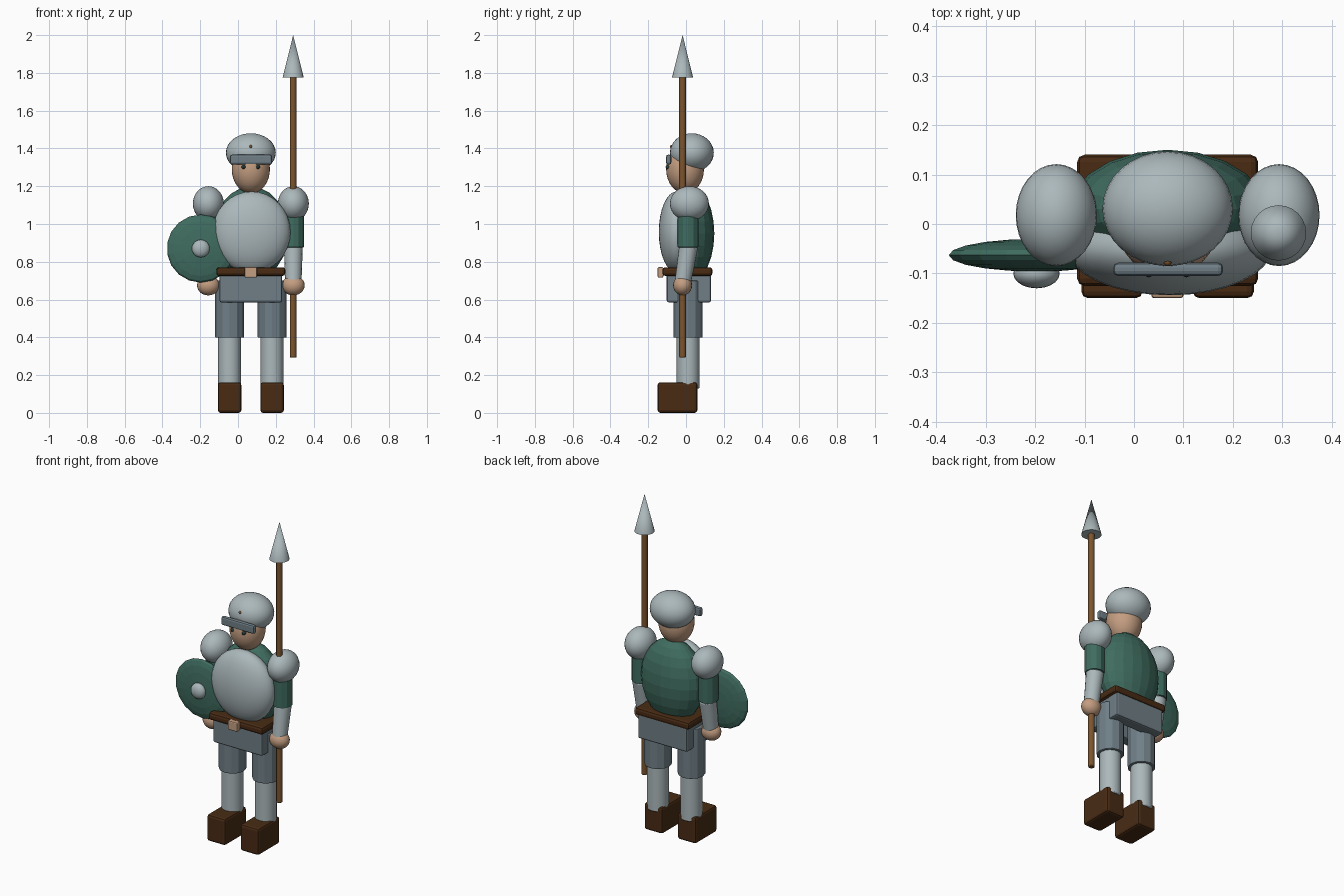
import bpy
import math
from mathutils import Vector

if "Cube" in bpy.data.objects:
    bpy.data.objects.remove(bpy.data.objects["Cube"])

CX = 0.068  # body centre line


def mat(name, rgb):
    m = bpy.data.materials.new(name)
    m.diffuse_color = (*rgb, 1)
    m.use_nodes = True
    m.node_tree.nodes["Principled BSDF"].inputs["Base Color"].default_value = m.diffuse_color
    return m


STEEL = mat("light steel", (0.41, 0.48, 0.50))
PLATE = mat("blue grey", (0.16, 0.21, 0.24))
GREEN = mat("green cloth", (0.05, 0.15, 0.115))
BROWN = mat("dark leather", (0.065, 0.024, 0.007))
WOOD = mat("wood", (0.20, 0.09, 0.028))
SKIN = mat("skin", (0.55, 0.34, 0.22))
DARK = mat("eye green", (0.02, 0.05, 0.045))


def finish(name, material, smooth):
    o = bpy.context.object
    o.name = name
    o.data.materials.append(material)
    bpy.ops.object.transform_apply(location=False, rotation=True, scale=True)
    if smooth:
        bpy.ops.object.shade_smooth_by_angle(angle=math.radians(40))
    return o


def ball(name, loc, radii, material, segs=32, rings=16, smooth=True, rot=(0, 0, 0)):
    bpy.ops.mesh.primitive_uv_sphere_add(segments=segs, ring_count=rings, radius=1,
                                         location=loc, rotation=rot)
    bpy.context.object.scale = radii
    return finish(name, material, smooth)


def box(name, lo, hi, material, bevel=0.01):
    lo, hi = Vector(lo), Vector(hi)
    bpy.ops.mesh.primitive_cube_add(size=1, location=(lo + hi) / 2)
    bpy.context.object.scale = hi - lo
    o = finish(name, material, False)
    b = o.modifiers.new("bevel", 'BEVEL')
    b.width = bevel
    b.segments = 2
    return o


def rod(name, a, b, r1, r2, material, sides=16, smooth=True, bevel=0.005):
    a, b = Vector(a), Vector(b)
    d = b - a
    bpy.ops.mesh.primitive_cone_add(vertices=sides, radius1=r1, radius2=r2, depth=d.length,
                                    location=(a + b) / 2,
                                    rotation=d.to_track_quat('Z', 'Y').to_euler())
    o = finish(name, material, smooth)
    if bevel:
        m = o.modifiers.new("bevel", 'BEVEL')
        m.width = bevel
        m.segments = 2
        m.limit_method = 'ANGLE'
        m.angle_limit = math.radians(50)
    return o


# legs and arms, one set per side
for side, s in (("right", -1), ("left", 1)):
    x = CX + s * 0.1125
    box(side + "_boot", (x - 0.062, -0.15, 0), (x + 0.062, 0.06, 0.162), BROWN, 0.014)
    rod(side + "_shin", (x, 0.011, 0.13), (x, 0.011, 0.42), 0.061, 0.061, STEEL, 16)
    rod(side + "_thigh", (x, 0.011, 0.398), (x, 0.011, 0.70), 0.077, 0.077, PLATE, 12, False)
    x = CX + s * 0.225
    ball(side + "_shoulder", (x, 0.018, 1.108), (0.082, 0.103, 0.092), STEEL)
    rod(side + "_sleeve", (x, 0.011, 0.876), (x, 0.011, 1.10), 0.056, 0.056, GREEN, 12, False)
    rod(side + "_forearm", (x, -0.017, 0.69), (x, 0.014, 0.882), 0.043, 0.050, STEEL)
    ball(side + "_hand", (x, -0.018, 0.675), (0.06, 0.05, 0.053), SKIN, 20, 12)
    # eyes
    ball(side + "_eye", (CX + s * 0.038, -0.092, 1.302), (0.011, 0.016, 0.012), DARK, 12, 8)

# hips: pelvis block with front and back skirt plates
box("pelvis", (-0.096, -0.09, 0.662), (0.232, 0.12, 0.74), PLATE)
box("front_skirt", (-0.098, -0.102, 0.585), (0.234, -0.035, 0.74), PLATE)
box("back_skirt", (-0.098, 0.06, 0.585), (0.234, 0.132, 0.74), PLATE)
box("belt", (-0.115, -0.125, 0.725), (0.251, 0.14, 0.771), BROWN, 0.015)
box("buckle", (0.035, -0.15, 0.716), (0.1, -0.12, 0.772), SKIN, 0.006)

# torso and breastplate
ball("torso", (CX, 0.03, 0.95), (0.198, 0.12, 0.248), GREEN, 20, 12, False)
ball("breastplate", (0.072, -0.05, 0.957), (0.206, 0.094, 0.215), STEEL)

# head and helmet
ball("head", (CX, -0.005, 1.29), (0.101, 0.1, 0.128), SKIN)
ball("helmet", (CX, 0.031, 1.377), (0.132, 0.116, 0.103), STEEL)
box("visor", (-0.042, -0.105, 1.315), (0.18, -0.078, 1.367), PLATE, 0.01)
ball("helmet_rivet", (CX, -0.076, 1.41), (0.008, 0.009, 0.008), WOOD, 12, 8)

# round shield with boss
ball("shield", (-0.197, -0.063, 0.87), (0.18, 0.18, 0.033), GREEN, 18, 10, False,
     (math.pi / 2, 0, 0))
ball("shield_boss", (-0.197, -0.1, 0.87), (0.047, 0.03, 0.047), STEEL, 20, 12)

# spear
rod("spear_shaft", (0.292, -0.018, 0.293), (0.292, -0.018, 1.79), 0.018, 0.018, WOOD, 12)
rod("spear_tip", (0.292, -0.018, 1.775), (0.292, -0.018, 2.0), 0.056, 0.0, STEEL, 24, True, 0)
